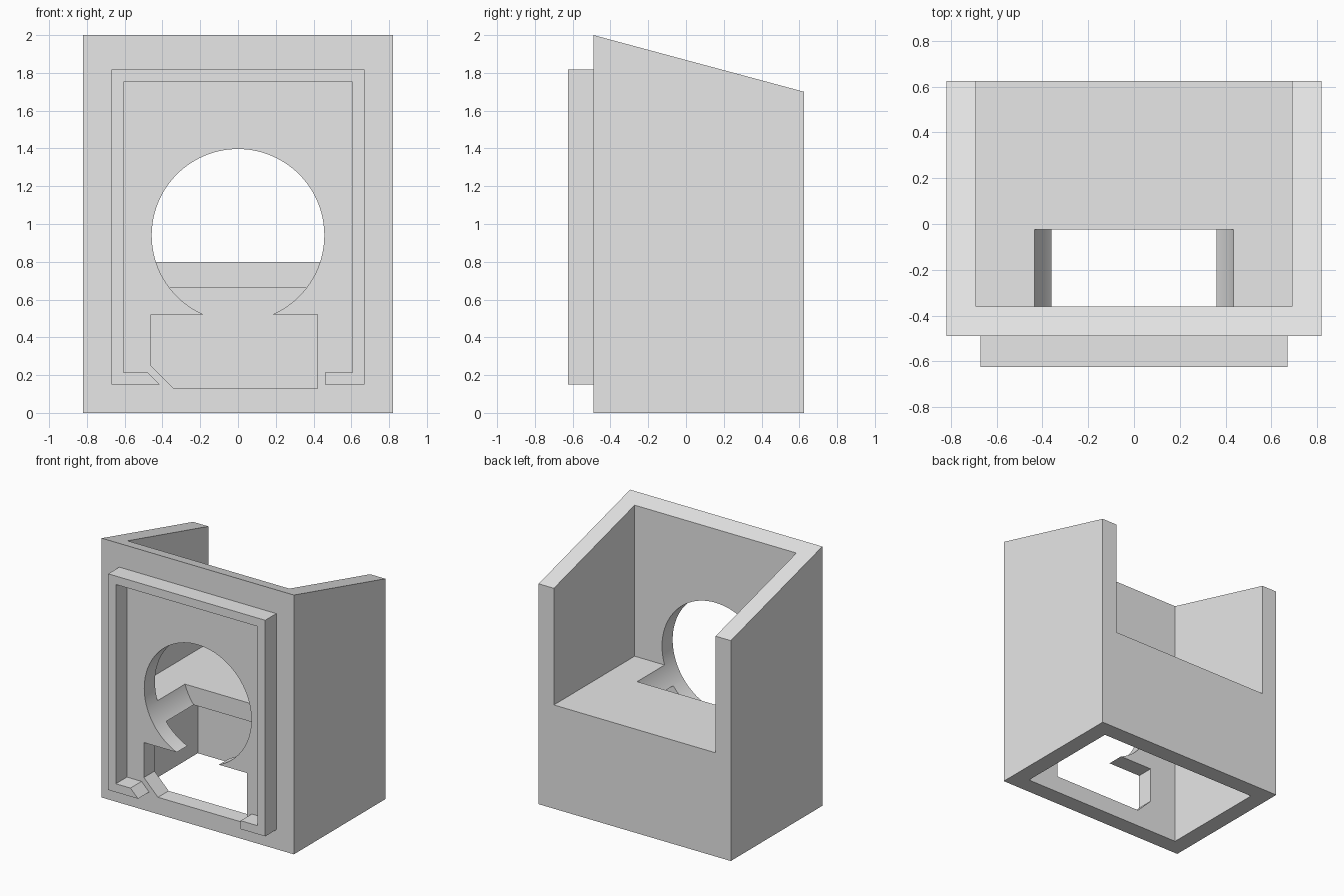
import bpy, bmesh, math
from mathutils import Vector

cube = bpy.data.objects.get("Cube")
if cube:
    bpy.data.objects.remove(cube, do_unlink=True)

grey = bpy.data.materials.new("light_grey")
grey.use_nodes = True
colour = (0.8, 0.8, 0.8, 1)
grey.diffuse_color = colour
grey.node_tree.nodes["Principled BSDF"].inputs["Base Color"].default_value = colour

FRONT, BACK, FRAME_FRONT = -0.49, 0.625, -0.625
WIDTH, WALL = 0.82, 0.13
INNER, INNER_FRONT = WIDTH - WALL, FRONT + WALL


def prism(name, points, offset):
    """Extrude a closed 3D outline along an offset vector."""
    bm = bmesh.new()
    face = bm.faces.new([bm.verts.new(p) for p in points])
    ext = bmesh.ops.extrude_face_region(bm, geom=[face])
    verts = [v for v in ext["geom"] if isinstance(v, bmesh.types.BMVert)]
    bmesh.ops.translate(bm, verts=verts, vec=Vector(offset))
    bmesh.ops.recalc_face_normals(bm, faces=bm.faces)
    mesh = bpy.data.meshes.new(name)
    bm.to_mesh(mesh)
    bm.free()
    mesh.materials.append(grey)
    ob = bpy.data.objects.new(name, mesh)
    bpy.context.collection.objects.link(ob)
    return ob


def front_prism(name, outline, y0, y1):
    """Extrude an (x, z) outline from y0 to y1."""
    return prism(name, [(x, y0, z) for x, z in outline], (0, y1 - y0, 0))


def block(name, x, y0, y1, z0, z1):
    return front_prism(name, [(-x, z0), (x, z0), (x, z1), (-x, z1)], y0, y1)


def cut(target, cutter):
    mod = target.modifiers.new("cut", 'BOOLEAN')
    mod.operation, mod.solver, mod.object = 'DIFFERENCE', 'EXACT', cutter
    bpy.ops.object.select_all(action='DESELECT')
    bpy.context.view_layer.objects.active = target
    target.select_set(True)
    bpy.ops.object.modifier_apply(modifier=mod.name)
    bpy.data.objects.remove(cutter, do_unlink=True)


# Housing with a top that slopes down to the back
side = [(FRONT, 0), (BACK, 0), (BACK, 1.7), (FRONT, 2)]
housing = prism("housing", [(-WIDTH, y, z) for y, z in side], (2 * WIDTH, 0, 0))

# Upper bay open at the top and back, lower bay open underneath
cut(housing, block("upper_bay", INNER, INNER_FRONT, 1, 0.8, 2.5))
cut(housing, block("lower_bay", INNER, INNER_FRONT, BACK - WALL, -0.5, 0.66))

# Round opening through the front wall and into the shelf
circle = [(0.457 * math.cos(i * math.tau / 96), 0.94 + 0.457 * math.sin(i * math.tau / 96))
          for i in range(96)]
cut(housing, front_prism("round_opening", circle, -0.8, -0.025))

# Lower slot with one chamfered corner
slot = [(-0.46, 0.52), (-0.46, 0.25), (-0.34, 0.13), (0.42, 0.13), (0.42, 0.52)]
cut(housing, front_prism("lower_slot", slot, -0.8, INNER_FRONT + 0.05))
bpy.ops.object.shade_smooth_by_angle(angle=math.radians(30))

# Raised rim on the front, broken at the bottom
rim = [(-0.415, 0.15), (-0.67, 0.15), (-0.67, 1.817), (0.67, 1.817), (0.67, 0.15), (0.46, 0.15),
       (0.46, 0.215), (0.605, 0.215), (0.605, 1.752), (-0.605, 1.752), (-0.605, 0.215), (-0.48, 0.215)]
front_prism("front_rim", rim, FRAME_FRONT, FRONT)
